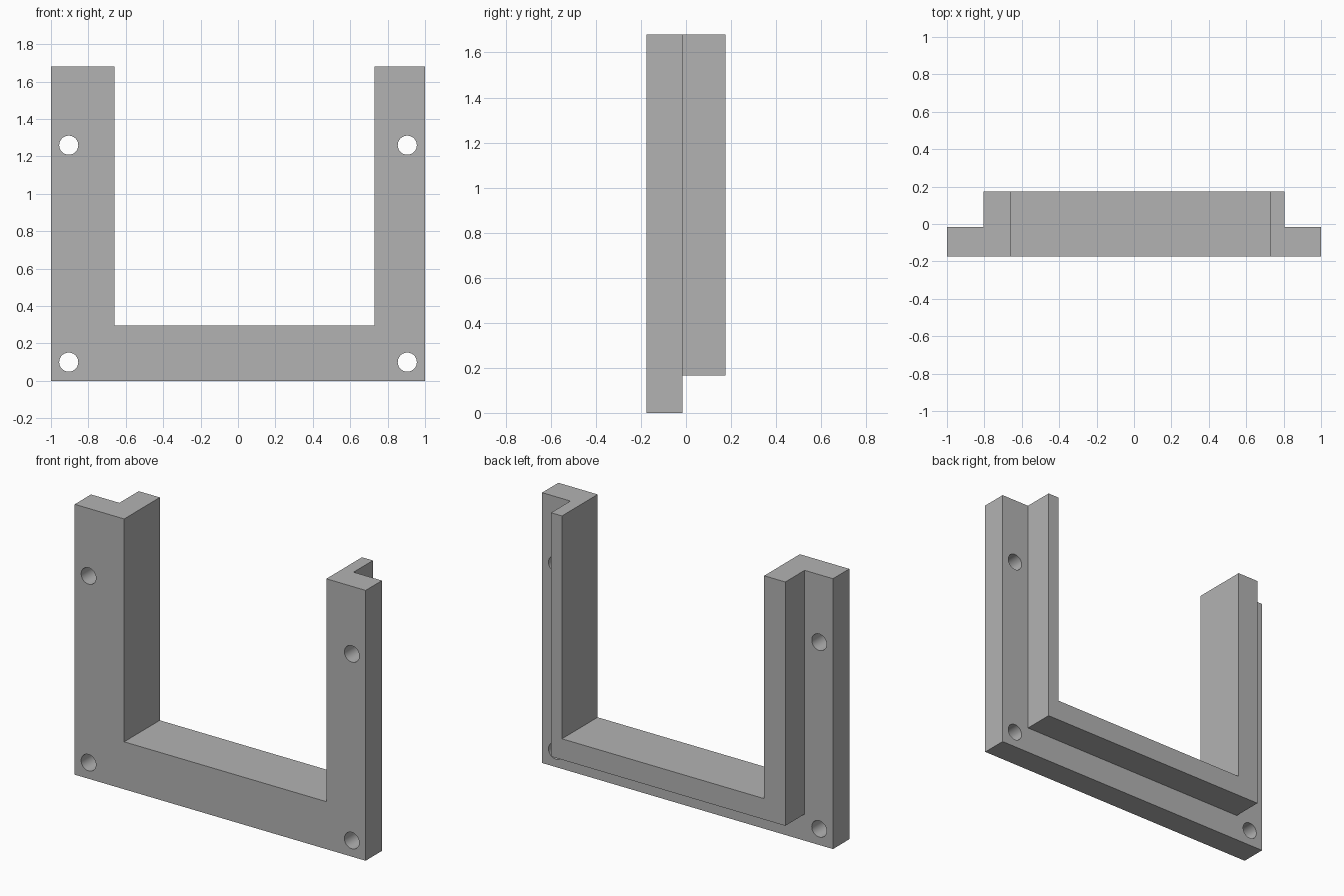
import bpy
import bmesh
import math
from mathutils import Matrix

cube = bpy.data.objects.get("Cube")
if cube:
    bpy.data.objects.remove(cube, do_unlink=True)

FRONT, STEP, BACK = -0.175, -0.015, 0.175
TOP = 1.68
IN_LEFT, IN_RIGHT, IN_FLOOR = 0.73, -0.66, 0.295

grey = bpy.data.materials.new("plain grey")
grey.use_nodes = True
colour = (0.45, 0.45, 0.45, 1)
grey.diffuse_color = colour
grey.node_tree.nodes["Principled BSDF"].inputs["Base Color"].default_value = colour


def add_object(name, bm):
    bmesh.ops.recalc_face_normals(bm, faces=bm.faces)
    mesh = bpy.data.meshes.new(name)
    bm.to_mesh(mesh)
    bm.free()
    mesh.materials.append(grey)
    obj = bpy.data.objects.new(name, mesh)
    bpy.context.collection.objects.link(obj)
    return obj


def u_prism(name, half_width, bottom, y0, y1):
    """U-shaped profile in x and z, extruded along y."""
    profile = [(-half_width, bottom), (half_width, bottom), (half_width, TOP),
               (IN_LEFT, TOP), (IN_LEFT, IN_FLOOR),
               (IN_RIGHT, IN_FLOOR), (IN_RIGHT, TOP), (-half_width, TOP)]
    bm = bmesh.new()
    face = bm.faces.new([bm.verts.new((x, y0, z)) for x, z in profile])
    grown = bmesh.ops.extrude_face_region(bm, geom=[face])["geom"]
    verts = [g for g in grown if isinstance(g, bmesh.types.BMVert)]
    bmesh.ops.translate(bm, verts=verts, vec=(0, y1 - y0, 0))
    return add_object(name, bm)


def combine(target, tool, operation):
    mod = target.modifiers.new(operation.lower(), 'BOOLEAN')
    mod.operation = operation
    mod.solver = 'EXACT'
    mod.object = tool
    bpy.context.view_layer.objects.active = target
    bpy.ops.object.modifier_apply(modifier=mod.name)
    bpy.data.objects.remove(tool, do_unlink=True)


# Front flange joined with the narrower rim behind it
frame = u_prism("bracket_frame", 1.0, 0.0, FRONT, STEP)
rim = u_prism("rear_rim", 0.805, 0.165, STEP, BACK)
combine(frame, rim, 'UNION')

# Four screw holes through the flange
bm = bmesh.new()
for x in (-0.905, 0.905):
    for z in (0.1, 1.26):
        place = Matrix.Translation((x, FRONT, z)) @ Matrix.Rotation(math.pi / 2, 4, 'X')
        bmesh.ops.create_cone(bm, cap_ends=True, segments=48, radius1=0.051,
                              radius2=0.051, depth=0.6, matrix=place)
holes = add_object("screw_hole_cutter", bm)
holes.hide_render = True
combine(frame, holes, 'DIFFERENCE')

# Smooth hole walls, sharp frame edges
bpy.ops.object.select_all(action='DESELECT')
frame.select_set(True)
bpy.context.view_layer.objects.active = frame
bpy.ops.object.shade_smooth_by_angle(angle=math.radians(30))
